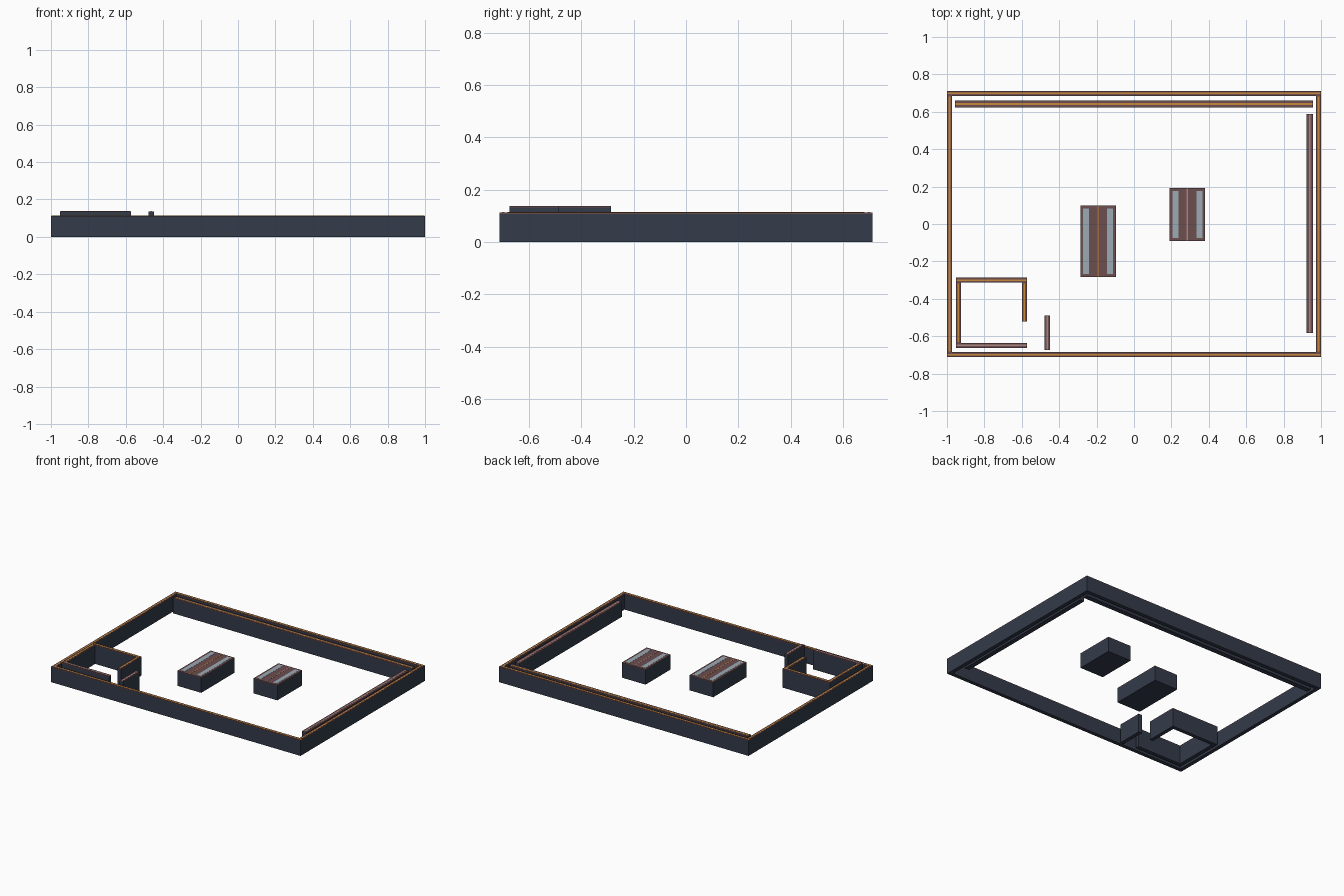
import bpy

if "Cube" in bpy.data.objects:
    bpy.data.objects.remove(bpy.data.objects["Cube"])


def material(name, rgb):
    m = bpy.data.materials.new(name)
    m.diffuse_color = (*rgb, 1)
    m.use_nodes = True
    m.node_tree.nodes["Principled BSDF"].inputs["Base Color"].default_value = m.diffuse_color
    return m


NAVY = material("navy_panel", (0.033, 0.043, 0.068))
BROWN = material("brown_cap", (0.15, 0.075, 0.078))
ORANGE = material("orange_strip", (0.60, 0.25, 0.04))
PINK = material("pale_strip", (0.42, 0.24, 0.22))
GLASS = material("pale_glass", (0.33, 0.41, 0.46))


def box(name, x0, x1, y0, y1, z0, z1, mat):
    bpy.ops.mesh.primitive_cube_add(size=1, location=((x0 + x1) / 2, (y0 + y1) / 2, (z0 + z1) / 2))
    o = bpy.context.object
    o.name = name
    o.scale = (x1 - x0, y1 - y0, z1 - z0)
    bpy.ops.object.transform_apply(location=False, rotation=False, scale=True)
    o.data.materials.append(mat)
    return o


def wall(name, x0, x1, y0, y1, top, strip=ORANGE, strip_w=0.009):
    """Upright panel with a brown cap and a thin coloured strip along its top."""
    cap = top - 0.006
    box(name, x0, x1, y0, y1, 0, cap, NAVY)
    box(name + "_cap", x0, x1, y0, y1, cap, top - 0.001, BROWN)
    cx, cy, h = (x0 + x1) / 2, (y0 + y1) / 2, strip_w / 2
    if x1 - x0 > y1 - y0:
        box(name + "_strip", x0 + 0.003, x1 - 0.003, cy - h, cy + h, top - 0.002, top, strip)
    else:
        box(name + "_strip", cx - h, cx + h, y0 + 0.003, y1 - 0.003, top - 0.002, top, strip)


T = 0.027
H = 0.114

# Outer perimeter
wall("front_wall", -1, 1, -0.712, -0.712 + T, H)
wall("back_wall", -1, 1, 0.712 - T, 0.712, H)
wall("left_wall", -1, -1 + T, -0.712 + T, 0.712 - T, H)
wall("right_wall", 1 - T, 1, -0.712 + T, 0.712 - T, H)

# Long low runs just inside the back and right walls
wall("back_inner_run", -0.957, 0.957, 0.624, 0.66, 0.111)
wall("right_inner_run", 0.922, 0.957, -0.583, 0.588, 0.111, PINK)

# Corner room with an opening on its right side, plus a free screen
R = 0.138
wall("room_back_wall", -0.953, -0.573, -0.287 - T, -0.287, R)
wall("room_front_wall", -0.953, -0.573, -0.662, -0.662 + T, R, PINK)
wall("room_left_wall", -0.953, -0.953 + T, -0.662 + T, -0.287 - T, R)
wall("room_right_wall", -0.573 - T, -0.573, -0.522, -0.287 - T, R)
wall("entry_screen", -0.478, -0.450, -0.674, -0.488, R, PINK)


def island(name, x0, x1, y0, y1, strip):
    """Display block: brown top, two glass panes and a centre strip."""
    top = 0.111
    box(name, x0, x1, y0, y1, 0, top - 0.006, NAVY)
    box(name + "_top", x0, x1, y0, y1, top - 0.006, top - 0.001, BROWN)
    cx = (x0 + x1) / 2
    for side, a in (("left", x0 + 0.015), ("right", x1 - 0.047)):
        box(f"{name}_{side}_glass", a, a + 0.032, y0 + 0.016, y1 - 0.016, top - 0.003, top, GLASS)
    box(name + "_strip", cx - 0.003, cx + 0.003, y0 + 0.003, y1 - 0.003, top - 0.003, top, strip)


island("long_island", -0.287, -0.097, -0.283, 0.098, ORANGE)
island("short_island", 0.190, 0.380, -0.092, 0.192, PINK)
